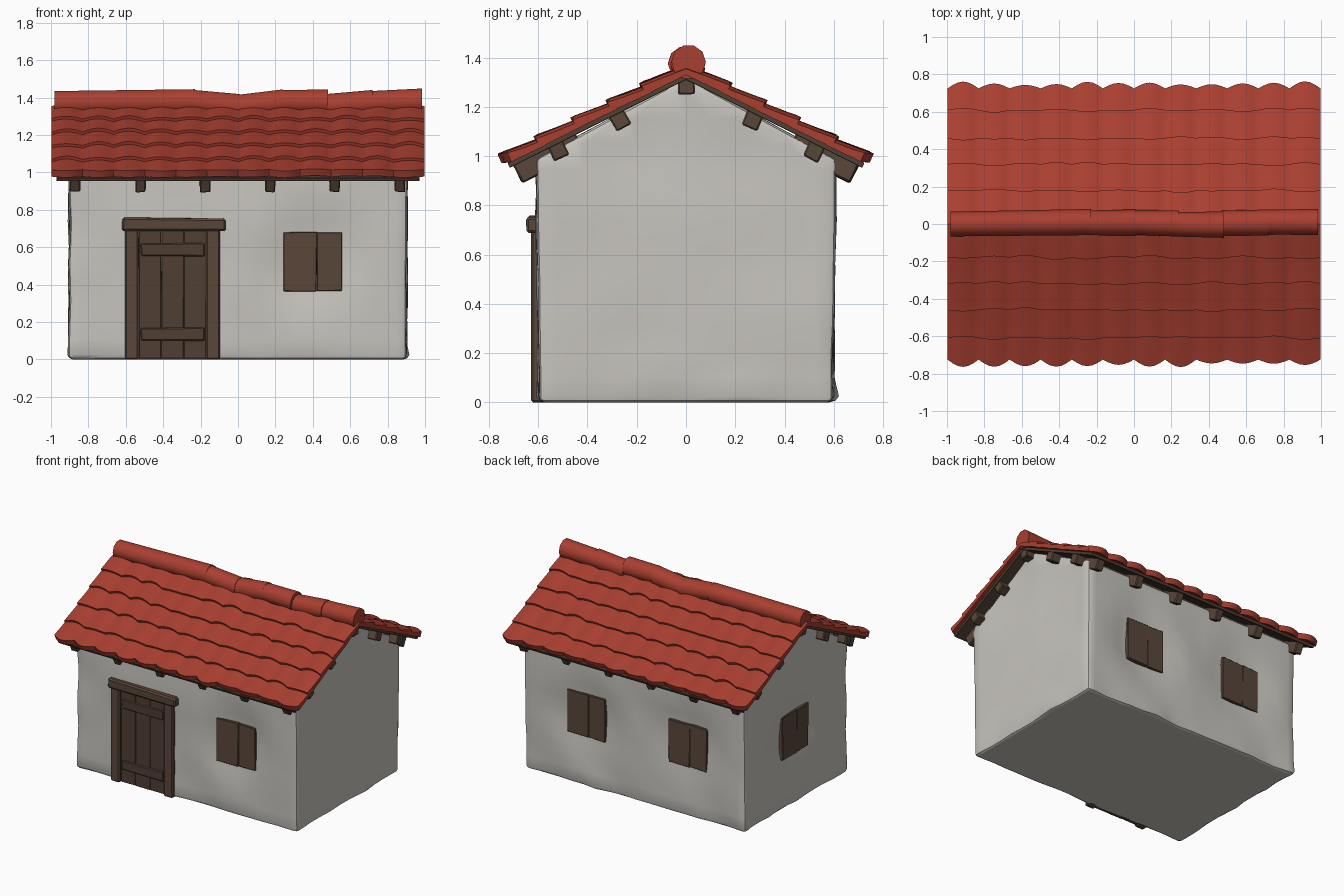
import bpy, bmesh, math, random
from mathutils import Vector, Matrix, noise

random.seed(4)
cube = bpy.data.objects.get("Cube")
if cube:
    bpy.data.objects.remove(cube, do_unlink=True)


def material(name, rgb):
    m = bpy.data.materials.new(name)
    m.use_nodes = True
    m.diffuse_color = (*rgb, 1)
    m.node_tree.nodes["Principled BSDF"].inputs["Base Color"].default_value = (*rgb, 1)
    return m


PLASTER = material("plaster", (0.58, 0.56, 0.52))
TILE = material("red_tile", (0.40, 0.05, 0.03))
WOOD = material("brown_wood", (0.10, 0.062, 0.042))
DARK = material("dark_wood", (0.08, 0.05, 0.034))
SLOPE = 0.5
TILT = math.atan(SLOPE)


def finish(name, bm, mat, smooth=None):
    bmesh.ops.recalc_face_normals(bm, faces=bm.faces)
    me = bpy.data.meshes.new(name)
    bm.to_mesh(me)
    bm.free()
    me.materials.append(mat)
    ob = bpy.data.objects.new(name, me)
    bpy.context.collection.objects.link(ob)
    if smooth:
        bpy.ops.object.select_all(action="DESELECT")
        ob.select_set(True)
        bpy.context.view_layer.objects.active = ob
        bpy.ops.object.shade_smooth_by_angle(angle=math.radians(smooth))
    return ob


def box(name, lo, hi, mat, rot=None, jitter=0.0, bevel=0.006):
    """Bevelled, slightly crooked box between two corners, turned about its centre."""
    lo, hi = Vector(lo), Vector(hi)
    bm = bmesh.new()
    bmesh.ops.create_cube(bm, size=1)
    for v in bm.verts:
        v.co = v.co * (hi - lo) + Vector([random.uniform(-jitter, jitter) for _ in range(3)])
    bmesh.ops.bevel(bm, geom=bm.edges[:], offset=bevel, segments=1, affect="EDGES")
    if rot is not None:
        bmesh.ops.rotate(bm, verts=bm.verts, matrix=rot)
    bmesh.ops.translate(bm, verts=bm.verts, vec=(lo + hi) / 2)
    return finish(name, bm, mat)


# Window centres with the outward direction of their wall
WINDOWS = [
    ("front_window", Vector((0.40, -0.6, 0.52)), Vector((0, -1, 0))),
    ("back_left_window", Vector((0.40, 0.6, 0.52)), Vector((0, 1, 0))),
    ("back_right_window", Vector((-0.43, 0.6, 0.52)), Vector((0, 1, 0))),
    ("side_window", Vector((-0.9, 0, 0.52)), Vector((-1, 0, 0))),
]


# Lumpy plaster walls: a gabled prism, softened, cut into a grid and dented
def walls():
    bm = bmesh.new()
    outline = [(-0.6, 0), (0.6, 0), (0.61, 0.99), (0, 1.32), (-0.61, 0.99)]
    face = bm.faces.new([bm.verts.new((-0.905, y, z)) for y, z in outline])
    ext = bmesh.ops.extrude_face_region(bm, geom=[face])
    bmesh.ops.translate(bm, vec=(1.81, 0, 0),
                        verts=[e for e in ext["geom"] if isinstance(e, bmesh.types.BMVert)])
    bmesh.ops.recalc_face_normals(bm, faces=bm.faces)
    bmesh.ops.bevel(bm, geom=bm.edges[:], offset=0.025, segments=2, affect="EDGES", profile=0.5)
    for axis, reach in ((0, 8), (1, 5), (2, 12)):
        for i in range(-reach, reach + 1):
            point, normal = Vector(), Vector()
            point[axis], normal[axis] = i * 0.105, 1
            bmesh.ops.bisect_plane(bm, geom=bm.verts[:] + bm.edges[:] + bm.faces[:],
                                   plane_co=point, plane_no=normal)
    bm.normal_update()
    for v in bm.verts:
        n = v.normal.copy()
        n.z = 0
        push = 0.014 * noise.noise(v.co * 3.5) - 0.002
        if v.co.z < 0.1:
            push += 0.03 * noise.noise(Vector((v.co.x * 5, v.co.y * 5, 3)))
        for _, centre, out in WINDOWS:
            d = (v.co - centre).length
            if n.dot(out) > 0.7 and d < 0.29:
                push -= 0.03 * min(1, (0.29 - d) / 0.1)
        v.co += n * push
    finish("plaster_walls", bm, PLASTER, smooth=40)


walls()

# Shuttered windows: two boards set in the dented plaster
for name, centre, out in WINDOWS:
    side = Vector((-out.y, out.x, 0))
    for label, a, b, depth in (("wide", -0.155, 0.02, 0.0), ("narrow", 0.02, 0.155, -0.004)):
        p = centre + side * a - out * 0.06 - Vector((0, 0, 0.155))
        q = centre + side * b + out * depth + Vector((0, 0, 0.16))
        lo = [min(s, t) for s, t in zip(p, q)]
        hi = [max(s, t) for s, t in zip(p, q)]
        box(f"{name}_{label}_shutter", lo, hi, WOOD, jitter=0.003, bevel=0.003)

# Door with planks, rails, posts and lintel
for i in range(3):
    x = -0.53 + i * 0.12
    box(f"door_plank_{i + 1}", (x, -0.612 - 0.002 * (i % 2), 0.005), (x + 0.12, -0.55, 0.69),
        DARK, jitter=0.001, bevel=0.003)
for label, z in (("bottom", 0.1), ("top", 0.55)):
    box(f"door_{label}_rail", (-0.52, -0.62, z), (-0.18, -0.58, z + 0.07), DARK, jitter=0.003)
for label, x in (("right", -0.605), ("left", -0.17)):
    box(f"door_{label}_post", (x, -0.63, 0), (x + 0.073, -0.56, 0.7), WOOD, bevel=0.008)
box("door_lintel", (-0.62, -0.645, 0.685), (-0.065, -0.56, 0.755), WOOD, jitter=0.005, bevel=0.01)

# Roof timbers: deck, rafters and purlins
for s, label in ((-1, "front"), (1, "back")):
    turn = Matrix.Rotation(-s * TILT, 3, "X")
    mid = Vector((0, s * 0.36, 1.322 - SLOPE * 0.36))
    half = Vector((0.97, 0.36 / math.cos(TILT), 0.011))
    box(f"{label}_roof_deck", mid - half, mid + half, DARK, rot=turn, bevel=0.002)
    for i in range(6):
        mid = Vector((-0.87 + i * 0.347, s * 0.56, 1.275 - SLOPE * 0.56))
        half = Vector((0.028, 0.14, 0.045))
        box(f"{label}_rafter_{i + 1}", mid - half, mid + half, WOOD, rot=turn, jitter=0.004)
    for i, y in enumerate((0.27, 0.52)):
        mid = Vector((0, s * y, 1.282 - SLOPE * y))
        half = Vector((0.965, 0.034, 0.036))
        box(f"{label}_purlin_{i + 1}", mid - half, mid + half, WOOD, rot=turn, jitter=0.004)
box("ridge_beam", (-0.965, -0.034, 1.25), (0.965, 0.034, 1.33), WOOD, jitter=0.004)


# Overlapping tile courses with a row of shallow barrels along x
COLUMNS, STEPS = 12, 6
COURSES = [0.0, 0.18, 0.32, 0.46, 0.61, 0.74]


def course(name, s, top, low, eave):
    bm = bmesh.new()
    slump = [random.uniform(-0.012, 0.012) for _ in range(COLUMNS + 1)]
    rows = []
    for y, lift in ((max(top - 0.04, 0), -0.004), ((top + low) / 2, 0.008), (low, 0.018)):
        row = []
        for i in range(COLUMNS * STEPS + 1):
            col, t = divmod(i, STEPS)
            arch = math.sin(math.pi * t / STEPS)
            yy = y
            if y == low:
                yy += slump[col] * arch + (0.03 * arch - 0.015 if eave else 0)
            x = -0.997 + 1.994 * i / (COLUMNS * STEPS)
            z = 1.358 - SLOPE * yy + lift + 0.014 * arch
            z += 0.006 * noise.noise(Vector((x * 4, s * yy * 4, 1)))
            row.append(bm.verts.new((x, s * yy, z)))
        rows.append(row)
    # turned-down lip on the lower edge, then the underside
    rows.append([bm.verts.new(v.co + Vector((0, -s * 0.016, -0.036))) for v in rows[-1]])
    rows.append([bm.verts.new(v.co + Vector((0, 0, -0.025))) for v in rows[0]])
    for a, b in zip(rows, rows[1:] + rows[:1]):
        for i in range(len(a) - 1):
            bm.faces.new((a[i], a[i + 1], b[i + 1], b[i]))
    for end in (0, -1):
        bm.faces.new([r[end] for r in rows])
    finish(name, bm, TILE, smooth=35)


for s, label in ((-1, "front"), (1, "back")):
    for k in range(5):
        course(f"{label}_tile_course_{k + 1}", s, COURSES[k], COURSES[k + 1], k == 4)

# Ridge caps: tapering tiles laid end to end
CAPS = [(-0.98, -0.23, 1.372, 1.378), (-0.24, 0.01, 1.378, 1.352), (0.0, 0.24, 1.352, 1.377),
        (0.23, 0.48, 1.378, 1.376), (0.47, 0.72, 1.356, 1.374), (0.71, 0.985, 1.372, 1.382)]
for k, (x0, x1, z0, z1) in enumerate(CAPS):
    bm = bmesh.new()
    rings = []
    for x, z, r in ((x0, z0, 0.066), (x1, z1, 0.07)):
        shift = random.uniform(-0.006, 0.012)
        rings.append([bm.verts.new((x, shift + r * math.cos(a), z + r * math.sin(a)))
                      for a in (math.tau * i / 10 for i in range(10))])
    for i in range(10):
        j = (i + 1) % 10
        bm.faces.new((rings[0][i], rings[0][j], rings[1][j], rings[1][i]))
    for ring in rings:
        bm.faces.new(ring)
    finish(f"ridge_cap_{k + 1}", bm, TILE, smooth=40)
